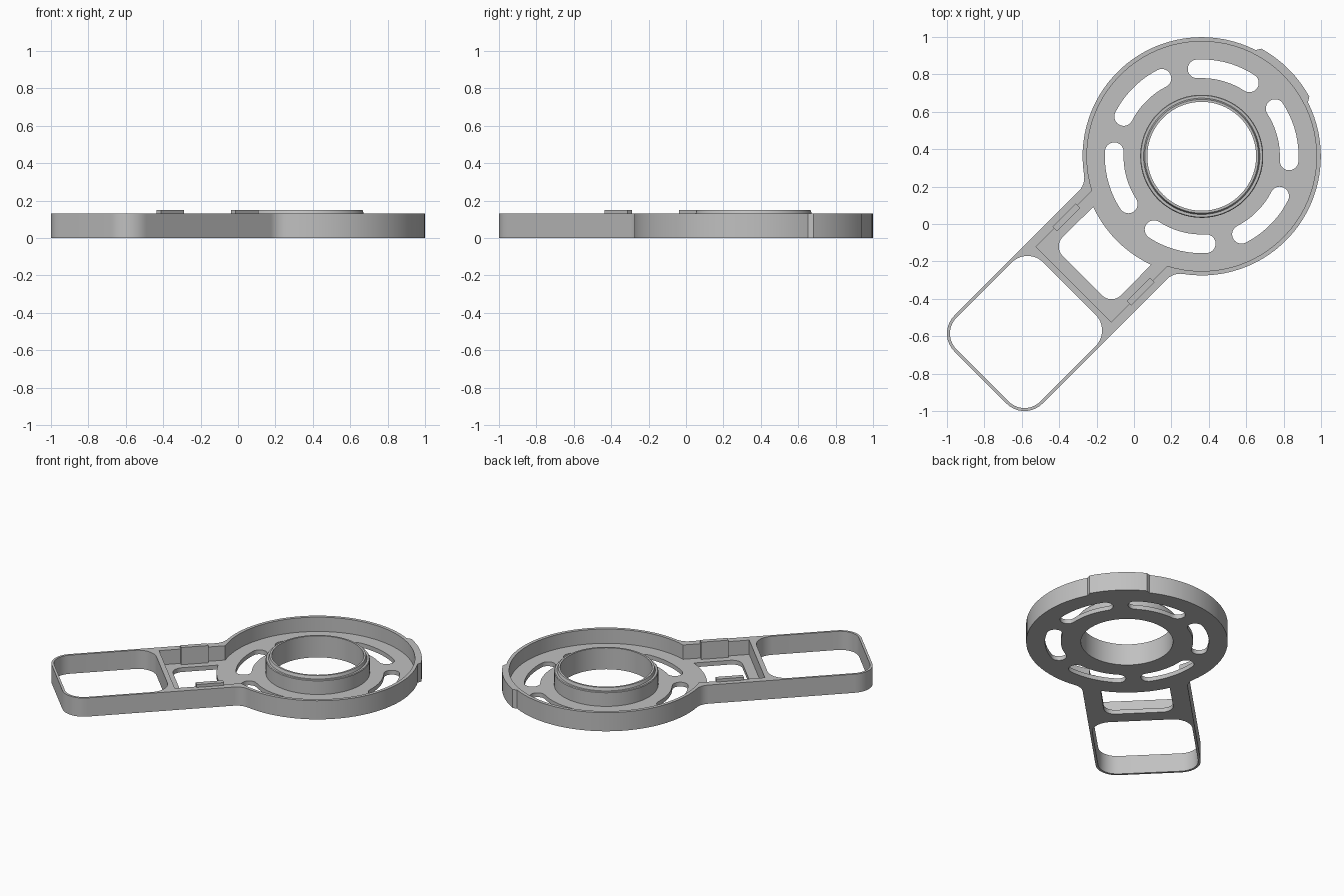
import bpy, bmesh
from math import radians, degrees, sin, cos, asin, atan2, sqrt, pi
from mathutils import Matrix

if "Cube" in bpy.data.objects:
    bpy.data.objects.remove(bpy.data.objects["Cube"])

# Local frame: disc centre at the origin, handle along +x, then turned to its diagonal
PLACE = Matrix.Translation((0.362, 0.362, 0)) @ Matrix.Rotation(radians(225), 4, 'Z')
HEIGHT, FLOOR = 0.13, 0.03
DISC, RIM, TUBE = 0.637, 0.614, 0.329
HALF, END = 0.333, 1.673

grey = bpy.data.materials.new("light_grey")
grey.use_nodes = True
grey.diffuse_color = (0.53, 0.53, 0.53, 1)
grey.node_tree.nodes["Principled BSDF"].inputs["Base Color"].default_value = grey.diffuse_color


def arc(cx, cy, r, a0, a1, step=4):
    n = max(2, round(abs(a1 - a0) / step))
    angles = [radians(a0 + (a1 - a0) * i / n) for i in range(n + 1)]
    return [(cx + r * cos(a), cy + r * sin(a)) for a in angles]


def circle(r):
    return arc(0, 0, r, 0, 360)[:-1]


def right_end(x, half, r):
    """Rounded right-hand end of a rectangle, counter-clockwise."""
    return (arc(x - r, r - half, r, -90, 0, 10) + arc(x - r, half - r, r, 0, 90, 10))


def prism(bm, outline, z0, z1):
    low = [bm.verts.new((x, y, z0)) for x, y in outline]
    high = [bm.verts.new((x, y, z1)) for x, y in outline]
    bm.faces.new(low[::-1])
    bm.faces.new(high)
    for i in range(len(low)):
        j = (i + 1) % len(low)
        bm.faces.new((low[i], low[j], high[j], high[i]))


def finish(bm, name):
    bmesh.ops.recalc_face_normals(bm, faces=bm.faces)
    bm.transform(PLACE)
    mesh = bpy.data.meshes.new(name)
    bm.to_mesh(mesh)
    bm.free()
    mesh.materials.append(grey)
    ob = bpy.data.objects.new(name, mesh)
    bpy.context.collection.objects.link(ob)
    return ob


def solid(name, *prisms):
    bm = bmesh.new()
    for outline, z0, z1 in prisms:
        prism(bm, outline, z0, z1)
    return finish(bm, name)


def select(ob):
    bpy.ops.object.select_all(action='DESELECT')
    ob.select_set(True)
    bpy.context.view_layer.objects.active = ob


def cut(ob, cutter):
    mod = ob.modifiers.new("cut", 'BOOLEAN')
    mod.operation, mod.solver, mod.object = 'DIFFERENCE', 'EXACT', cutter
    select(ob)
    bpy.ops.object.modifier_apply(modifier=mod.name)
    bpy.data.objects.remove(cutter)


# Outer outline: handle end, neck fillets, disc and the grip bump opposite the handle
FILLET = 0.1
fx, fy = sqrt((DISC + FILLET) ** 2 - (HALF + FILLET) ** 2), HALF + FILLET
join = degrees(atan2(fy, fx))
outline = right_end(END, HALF, 0.136)
outline += arc(fx, fy, FILLET, 270, 180 + join, 9)
outline += arc(0, 0, DISC, join, 162)[1:]
outline += arc(0, 0, 0.658, 164, 196)
outline += arc(0, 0, DISC, 198, 360 - join)
outline += arc(fx, -fy, FILLET, 180 - join, 90, 9)[1:]
body = solid("tray_body", (outline, 0, HEIGHT))

# Recess shared by the disc and the neck
POCKET = 0.285
a = degrees(asin(POCKET / RIM))
pocket = arc(0, 0, RIM, a, 360 - a) + [(0.968, -POCKET), (0.968, POCKET)]
cut(body, solid("pocket_cutter", (pocket, FLOOR, 1)))


# Through openings: handle loop, neck window, bore and six curved slots
def slot(mid, r=0.468, w=0.05, spread=18):
    a0, a1 = mid - spread, mid + spread
    c0, c1 = radians(a0), radians(a1)
    return (arc(0, 0, r + w, a0, a1)
            + arc(r * cos(c1), r * sin(c1), w, a1, a1 + 180, 15)[1:]
            + arc(0, 0, r - w, a1, a0)[1:]
            + arc(r * cos(c0), r * sin(c0), w, a0 + 180, a0 + 360, 15)[1:-1])


loop_far = right_end(END - 0.016, HALF - 0.016, 0.12)
loop_near = [(2.657 - x, -y) for x, y in loop_far]
window = right_end(0.902, 0.22, 0.07) + arc(0, 0, 0.64, 20, -20)
openings = [loop_far + loop_near, window, circle(TUBE)]
openings += [slot(30 + 60 * i) for i in range(6)]
cut(body, solid("opening_cutter", *[(o, -1, 1) for o in openings]))

# Central tube with a narrow raised lip, turned from a profile
profile = [(0.291, 0), (TUBE, 0), (TUBE, 0.125), (0.325, HEIGHT),
           (0.311, HEIGHT), (0.304, 0.15), (0.291, 0.15)]
bm = bmesh.new()
rings = [[bm.verts.new((x, y, z)) for x, y in circle(r)] for r, z in profile]
for k, ring in enumerate(rings):
    nxt = rings[(k + 1) % len(rings)]
    for i in range(len(ring)):
        j = (i + 1) % len(ring)
        bm.faces.new((ring[i], ring[j], nxt[j], nxt[i]))
tube = finish(bm, "centre_tube")

# Clip blocks on the inner sides of the neck
for name, side in (("left_clip", 1), ("right_clip", -1)):
    v0, v1 = sorted((side * 0.264, side * 0.298))
    solid(name, ([(0.655, v0), (0.83, v0), (0.83, v1), (0.655, v1)], FLOOR, 0.15))

for ob in (body, tube):
    select(ob)
    bpy.ops.object.shade_smooth_by_angle(angle=radians(25))
